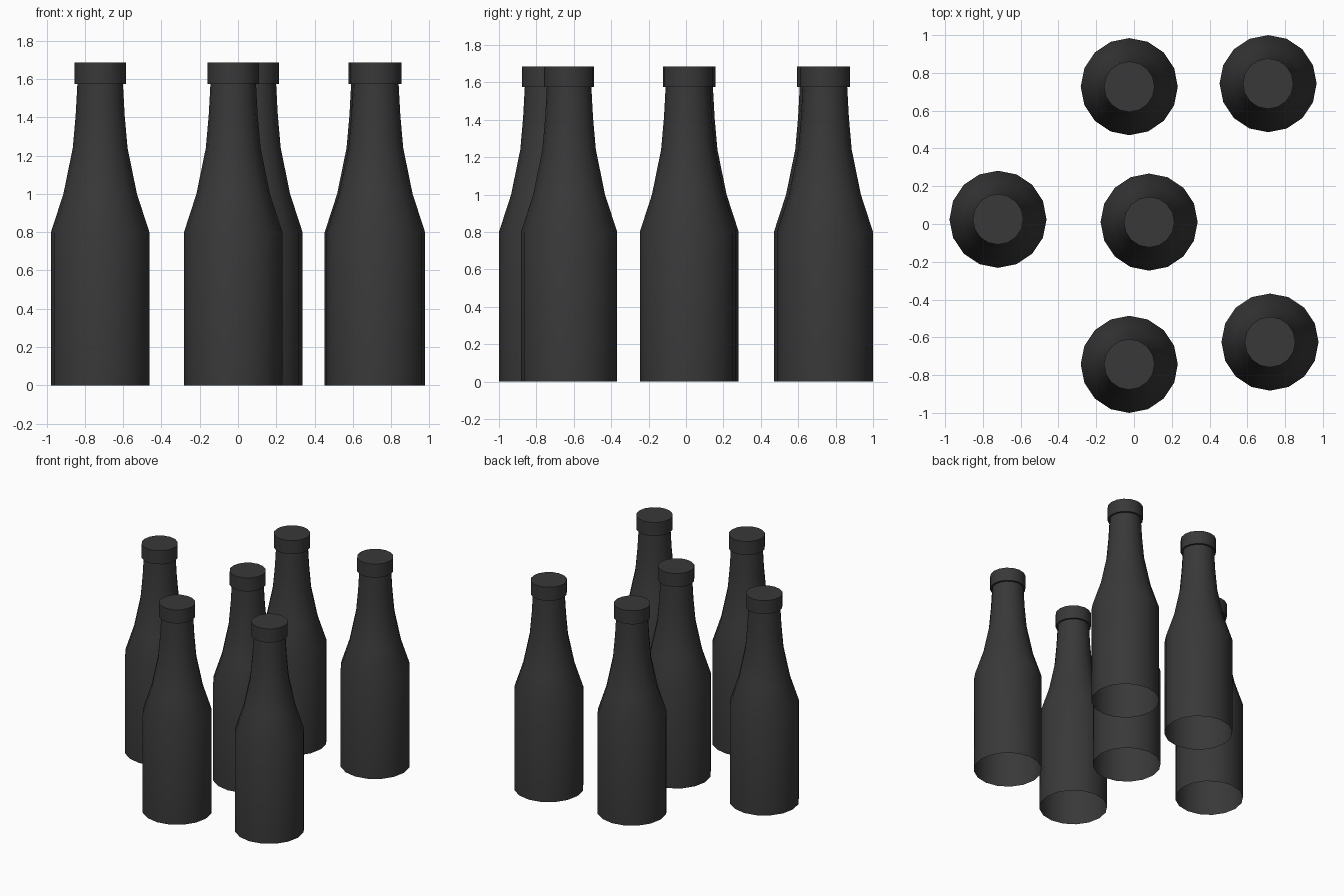
import bpy, bmesh, math

if "Cube" in bpy.data.objects:
    bpy.data.objects.remove(bpy.data.objects["Cube"])

SIDES = 16
# (radius, height) outline; the bottle is open underneath
PROFILE = [(0.257, 0.0), (0.257, 0.80), (0.192, 1.0), (0.143, 1.24),
           (0.128, 1.41), (0.119, 1.575), (0.134, 1.575), (0.134, 1.685)]
POSITIONS = [(-0.72, 0.025), (0.08, 0.01), (-0.025, 0.727),
             (0.71, 0.743), (-0.025, -0.743), (0.72, -0.625)]

glass = bpy.data.materials.new("dark_glass")
glass.diffuse_color = (0.04, 0.04, 0.04, 1)
glass.use_nodes = True
glass.node_tree.nodes["Principled BSDF"].inputs["Base Color"].default_value = glass.diffuse_color


def make_bottle_mesh():
    bm = bmesh.new()
    rings = []
    for r, z in PROFILE:
        rings.append([bm.verts.new((r * math.cos(2 * math.pi * i / SIDES),
                                    r * math.sin(2 * math.pi * i / SIDES), z))
                      for i in range(SIDES)])
    # walls, neck and lip
    for low, high in zip(rings, rings[1:]):
        for i in range(SIDES):
            j = (i + 1) % SIDES
            bm.faces.new((low[i], low[j], high[j], high[i]))
    # flat cap top
    bm.faces.new(rings[-1])
    mesh = bpy.data.meshes.new("bottle")
    bm.to_mesh(mesh)
    bm.free()
    mesh.materials.append(glass)
    return mesh


# six bottles standing in a loose group
for n, (x, y) in enumerate(POSITIONS, 1):
    bottle = bpy.data.objects.new(f"bottle_{n}", make_bottle_mesh())
    bottle.location = (x, y, 0)
    bpy.context.collection.objects.link(bottle)
    bpy.ops.object.select_all(action='DESELECT')
    bottle.select_set(True)
    bpy.context.view_layer.objects.active = bottle
    bpy.ops.object.shade_smooth_by_angle(angle=math.radians(35))
